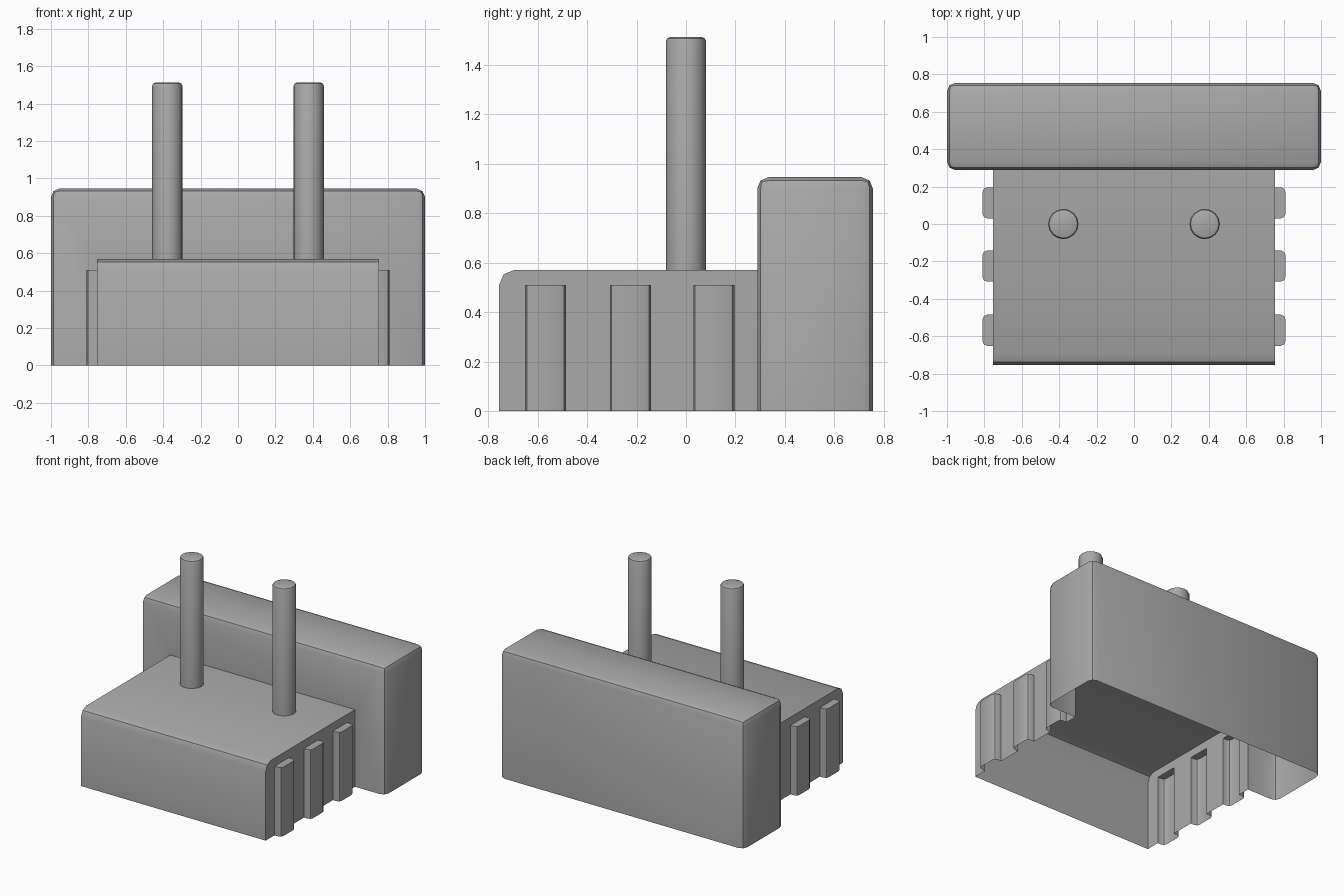
import bpy
import bmesh
from math import radians
from mathutils import Matrix, Vector

cube = bpy.data.objects.get("Cube")
if cube:
    bpy.data.objects.remove(cube, do_unlink=True)

grey = bpy.data.materials.new("plain grey")
grey.use_nodes = True
colour = (0.4, 0.4, 0.4, 1)
grey.diffuse_color = colour
grey.node_tree.nodes["Principled BSDF"].inputs["Base Color"].default_value = colour


def make_object(name, bm):
    mesh = bpy.data.meshes.new(name)
    bm.to_mesh(mesh)
    bm.free()
    mesh.materials.append(grey)
    obj = bpy.data.objects.new(name, mesh)
    bpy.context.collection.objects.link(obj)
    return obj


def rounded_box(name, low, high, radius, rule):
    """Box between two corners, with the edges chosen by rule rounded."""
    low, high = Vector(low), Vector(high)
    bm = bmesh.new()
    bmesh.ops.create_cube(bm, size=1)
    for v in bm.verts:
        v.co = [(l + h) / 2 + c * (h - l) for l, h, c in zip(low, high, v.co)]
    edges = [e for e in bm.edges if rule(e.verts[0].co, e.verts[1].co)]
    bmesh.ops.bevel(bm, geom=edges, offset=radius, segments=2,
                    profile=0.5, affect='EDGES', clamp_overlap=True)
    bmesh.ops.recalc_face_normals(bm, faces=bm.faces)
    return make_object(name, bm)


def is_upright(a, b):
    return abs(a.z - b.z) > 0.1


def is_top(a, b):
    return min(a.z, b.z) > 0.1


def activate(obj):
    bpy.ops.object.select_all(action='DESELECT')
    obj.select_set(True)
    bpy.context.view_layer.objects.active = obj


# Low front body, rounded along its top front edge
housing = rounded_box("housing", (-0.755, -0.755, -0.1), (0.755, 0.5, 0.57), 0.06,
                      lambda a, b: is_top(a, b) and max(a.y, b.y) < 0)

# Tall back block, rounded on its upright and top edges
parts = [rounded_box("back_block", (-1, 0.288, -0.15), (1, 0.755, 0.945), 0.045,
                     lambda a, b: is_upright(a, b) or is_top(a, b))]

# Three grip ribs on each side
for side in (-1, 1):
    for y in (-0.568, -0.225, 0.113):
        x = sorted((side * 0.6, side * 0.81))
        parts.append(rounded_box("grip_rib", (x[0], y - 0.083, -0.2),
                                 (x[1], y + 0.083, 0.51), 0.025, is_upright))

# Join the parts into one skin
activate(housing)
for part in parts:
    mod = housing.modifiers.new("union", 'BOOLEAN')
    mod.operation = 'UNION'
    mod.solver = 'EXACT'
    mod.object = part
    bpy.ops.object.modifier_apply(modifier=mod.name)
    bpy.data.objects.remove(part, do_unlink=True)

# Cut the skin open at the base
bm = bmesh.new()
bm.from_mesh(housing.data)
bmesh.ops.bisect_plane(bm, geom=bm.verts[:] + bm.edges[:] + bm.faces[:],
                       plane_co=(0, 0, 0), plane_no=(0, 0, 1), clear_inner=True)
bm.to_mesh(housing.data)
bm.free()
bpy.ops.object.shade_smooth_by_angle(angle=radians(30))

# Two round pins with softened tips
for name, x in (("left_pin", 0.378), ("right_pin", -0.378)):
    bottom, top = 0.57, 1.512
    bm = bmesh.new()
    bmesh.ops.create_cone(bm, cap_ends=True, segments=16, radius1=0.081, radius2=0.081,
                          depth=top - bottom,
                          matrix=Matrix.Translation((x, 0, (top + bottom) / 2)))
    rim = [e for e in bm.edges if min(v.co.z for v in e.verts) > top - 0.01]
    bmesh.ops.bevel(bm, geom=rim, offset=0.018, segments=2, profile=0.5, affect='EDGES')
    base = [f for f in bm.faces if f.normal.z < -0.9]
    bmesh.ops.delete(bm, geom=base, context='FACES')
    activate(make_object(name, bm))
    bpy.ops.object.shade_smooth_by_angle(angle=radians(30))
